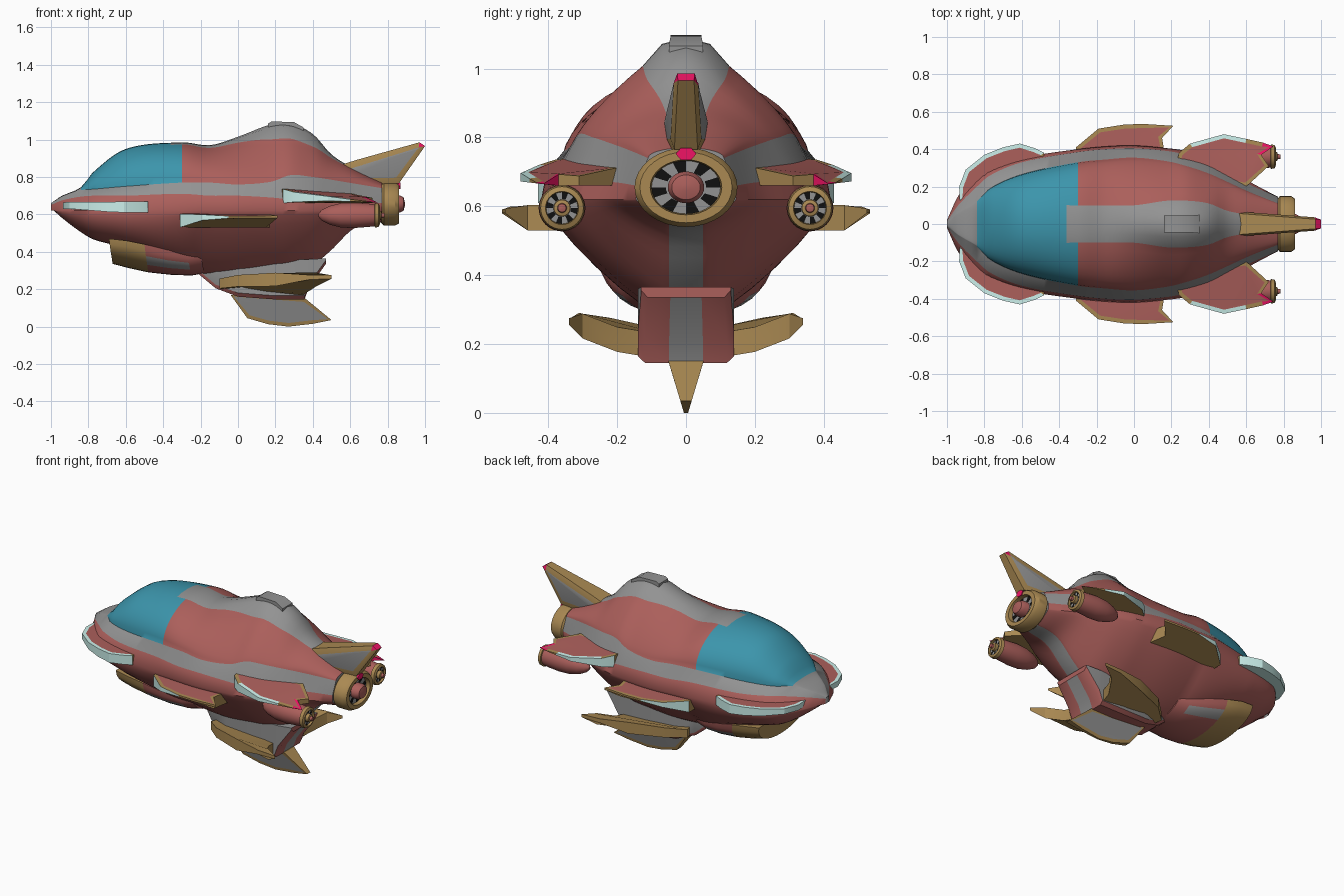
import bpy, bmesh
from math import sin, cos, pi, radians
from mathutils import Vector

if "Cube" in bpy.data.objects:
    bpy.data.objects.remove(bpy.data.objects["Cube"])

COLORS = {"red": (.41, .115, .105), "gold": (.40, .25, .085), "teal": (.045, .30, .41), "grey": (.29, .29, .29),
          "ice": (.60, .87, .83), "pink": (.87, .007, .13), "black": (.005, .005, .005)}
NAMES = list(COLORS)
for n, c in COLORS.items():
    bpy.data.materials.new(n).diffuse_color = (*c, 1)


def clamp(v):
    return max(0, min(1, v))


def finish(name, bm, mirror=False, angle=35):
    bmesh.ops.recalc_face_normals(bm, faces=bm.faces)
    me = bpy.data.meshes.new(name)
    bm.to_mesh(me)
    bm.free()
    for n in NAMES:
        me.materials.append(bpy.data.materials[n])
    ob = bpy.data.objects.new(name, me)
    bpy.context.collection.objects.link(ob)
    bpy.ops.object.select_all(action='DESELECT')
    ob.select_set(True)
    bpy.context.view_layer.objects.active = ob
    bpy.ops.object.shade_smooth_by_angle(angle=radians(angle))
    if mirror:
        m = ob.modifiers.new("mirror", 'MIRROR')
        m.use_axis = (False, True, False)
    return ob


def loft(name, rings, color, mirror=False, angle=35):
    """Bridge closed rings; color(i, j, centre) names each face's material."""
    bm = bmesh.new()
    vs = [[bm.verts.new(p) for p in r] for r in rings]
    k = len(vs[0])
    for i in range(len(vs) - 1):
        for j in range(k):
            f = bm.faces.new((vs[i][j], vs[i][(j + 1) % k], vs[i + 1][(j + 1) % k], vs[i + 1][j]))
            f.material_index = NAMES.index(color(i, j, f.calc_center_median()))
    for i, r in ((0, vs[0]), (len(vs) - 2, vs[-1])):
        bm.faces.new(r).material_index = NAMES.index(color(i, 1, r[0].co))
    return finish(name, bm, mirror, angle)


def lathe(name, prof, cy, cz, sy, color, mirror=False, n=32):
    rings = [[Vector((x, cy + sy * r * cos(2 * pi * j / n), cz + r * sin(2 * pi * j / n))) for j in range(n)]
             for x, r in prof]
    return loft(name, rings, color, mirror)


def plate(name, outline, place, rim, panel, inset=.025, depth=0, mirror=True, both=False):
    """Fin: outline placed on two sides, with an inset panel; rim(centre) names the edge material."""
    bm = bmesh.new()
    top, bot = ([bm.verts.new(place(a, b, t)) for a, b in outline] for t in (1, -1))
    faces = [bm.faces.new(top), bm.faces.new(bot[::-1])]
    n = len(top)
    for i in range(n):
        bm.faces.new((top[i], bot[i], bot[(i + 1) % n], top[(i + 1) % n]))
    bmesh.ops.recalc_face_normals(bm, faces=bm.faces)
    inner = faces if both else faces[:1]
    bmesh.ops.inset_individual(bm, faces=inner, thickness=inset, depth=depth)
    for f in bm.faces:
        f.material_index = NAMES.index(panel if f in inner else rim(f.calc_center_median()))
    return finish(name, bm, mirror, 25)


def sample(table, x):
    """Smooth (Hermite) interpolation of table rows at x."""
    i = max(0, min(len(table) - 2, sum(r[0] <= x for r in table) - 1))
    a, b = table[i], table[i + 1]
    p, q = table[max(i - 1, 0)], table[min(i + 2, len(table) - 1)]
    h = b[0] - a[0]
    t = (x - a[0]) / h
    out = []
    for k in range(1, len(a)):
        ma, mb = (b[k] - p[k]) / (b[0] - p[0]) * h, (q[k] - a[k]) / (q[0] - a[0]) * h
        out.append((2*t**3 - 3*t*t + 1)*a[k] + (t**3 - 2*t*t + t)*ma + (3*t*t - 2*t**3)*b[k] + (t**3 - t*t)*mb)
    return out


# Hull: x, top z, spine half width, stripe top y z, stripe low y z, widest y, bottom z, upper roundness
HULL = [(-1, .66, .005, .01, .655, .015, .65, .02, .635, 2),
        (-.94, .70, .03, .06, .695, .10, .675, .15, .58, 2),
        (-.84, .745, .06, .12, .73, .20, .695, .27, .505, 2),
        (-.77, .83, .08, .19, .735, .26, .70, .31, .465, 2),
        (-.6, .95, .10, .265, .75, .33, .70, .355, .42, 2),
        (-.3, .985, .10, .33, .77, .385, .71, .40, .31, 1.95),
        (-.15, .97, .10, .345, .77, .40, .70, .415, .28, 1.7),
        (0, 1.015, .10, .355, .76, .405, .70, .42, .27, 1.4),
        (.18, 1.082, .125, .335, .775, .39, .69, .405, .28, 1.2),
        (.28, 1.085, .125, .31, .81, .37, .68, .39, .29, 1.2),
        (.4, 1.03, .11, .27, .80, .335, .675, .35, .33, 1.2),
        (.5, .92, .07, .225, .785, .28, .67, .30, .41, 1.4),
        (.62, .845, .05, .17, .765, .21, .67, .225, .525, 1.8),
        (.77, .77, .04, .11, .74, .145, .66, .145, .56, 2)]
NU = 8  # steps along each curved flank


def hull_ring(x):
    zt, ys, yc, zc, yd, zd, w, zb, nu = sample(HULL, x)
    yb, zw = min(.05, w * .3), min(.62, zd - .005)
    nl = max(1.22, min(2, 2 - (x + .6) * 2))

    def arc(a):                   # superellipse from the stripe up to the spine
        return yc * abs(cos(a)) ** (2 / nu), zc + (zt - zc) * abs(sin(a)) ** (2 / nu)
    a0 = pi / 2 - math_asin((ys / yc) ** (nu / 2))
    zs = arc(a0)[1]
    half = [(0, zt), (ys * .55, zt - .22 * (zt - zs))] + [arc(a0 * (1 - k / NU)) for k in range(NU + 1)] + [(yd, zd)]
    for k in range(NU + 1):
        a = pi / 2 * k / NU
        half.append((yb + (w - yb) * abs(cos(a)) ** (2 / nl), zw - (zw - zb) * abs(sin(a)) ** (2 / nl)))
    half.append((0, zb))
    return [Vector((x, y, z)) for y, z in half] + [Vector((x, -y, z)) for y, z in half[-2:0:-1]]


def math_asin(v):
    from math import asin
    return asin(clamp(v))


def hull_color(i, j, c):
    m = 2 * NU + 5                # segments per half
    s = j if j < m else 2 * m - 1 - j
    if s < NU + 2:
        if c.x < -.84 or (s < 2 and c.x > -.36):
            return "grey"
        return "teal" if c.x < -.3 else "red"
    return "grey" if s == NU + 2 or (s == m - 1 and c.x > .3) else "red"


xs = [-1, -.985, -.96, -.94, -.9, -.87] + [-.84 + .03 * i for i in range(54)] + [.77]
loft("hull", [hull_ring(x) for x in xs], hull_color, angle=40)

# Roof hatch on the hump
loft("roof_hatch", [[Vector((x, s * w, z)) for s, z in ((1, 1.03), (1, zt), (-1, zt), (-1, 1.03))]
     for x, w, zt in ((.16, .045, 1.085), (.18, .045, 1.097), (.3, .045, 1.093), (.35, .05, 1.065))], lambda i, j, c: "grey")

# Chin cowl wrapped under the belly
cowl = []
for x, w, zt, zb in ((-.69, .25, .47, .335), (-.6, .26, .46, .312), (-.5, .25, .44, .29), (-.38, .23, .41, .277),
                     (-.27, .2, .39, .273), (-.2, .18, .40, .285)):
    cowl.append([Vector((x + .02 * sin(pi * k / 16), w * cos(pi * k / 16), zt - (zt - zb) * sin(pi * k / 16) ** .9))
                 for k in range(1, 16)] + [Vector((x, -w, zt)), Vector((x, w, zt))])
loft("chin_cowl", cowl, lambda i, j, c: "gold" if i < 2 else "grey" if j in (1, 2, 11, 12) and i < 4 else "red")

# Keel pod with its fin and wings
KEEL = ((-.21, .03, .31, .28), (-.12, .085, .33, .205), (0, .12, .34, .16), (.2, .14, .35, .145),
        (.355, .14, .36, .145), (.38, .14, .36, .21), (.47, .13, .365, .335))
loft("keel_pod", [[Vector((x, y, z)) for y, z in ((w, zt), (w, zb + .02), (w * .85, zb), (w * .35, zb), (-w * .35, zb),
                                                   (-w * .85, zb), (-w, zb + .02), (-w, zt))] for x, w, zt, zb in KEEL],
     lambda i, j, c: "grey" if j in (0, 6, 7) or (j == 3 and i > 2) else "red", angle=30)
plate("keel_fin", [(-.04, .17), (.05, .045), (.16, .013), (.27, .0), (.4, .015), (.5, .035), (.36, .15)],
      lambda x, z, t: Vector((x, t * (.006 + .3 * min(z, .15)), z)), lambda c: "gold", "grey", .02, mirror=False, both=True)


def wing(x, y, t):
    rise, tip = .62 * clamp((y - .14) / .16) * .1, clamp((y - .3) / .045)
    z = .19 + rise + .04 * clamp((.15 - x) / .25) + .015 * tip
    return Vector((x, y, z + t * (.036 - .03 * tip - .01 * clamp((.1 - x) / .2))))


plate("keel_wing", [(-.08, .06), (-.1, .13), (0, .22), (.2, .30), (.38, .335), (.5, .34), (.42, .30), (.36, .2), (.33, .06)],
      wing, lambda c: "gold", "gold", .015)

# Side fins: middle, nose and rear pairs
plate("middle_fin", [(-.31, .34), (-.31, .41), (-.19, .51), (-.05, .532), (.05, .535), (.21, .525), (.15, .46), (.17, .34)],
      lambda x, y, t: Vector((x, y, .603 - .012 * clamp((y - .5) / .03) if t > 0 else .53 + .05 * clamp((y - .46) / .065))),
      lambda c: "ice" if c.x < -.08 and c.z < .595 and c.y > .4 else "gold", "red", .022)
plate("nose_fin", [(-.93, .1), (-.935, .2), (-.9, .29), (-.8, .37), (-.7, .41), (-.61, .43), (-.53, .405), (-.48, .38), (-.48, .3)],
      lambda x, y, t: Vector((x, y, .665 + .01 * (x + .9) if t > 0 else .63 - .02 * clamp((x + .9) * 4))),
      lambda c: "gold" if c.x > -.5 else "ice", "red", .022)
plate("rear_fin", [(.22, .28), (.24, .38), (.3, .43), (.48, .48), (.6, .455), (.69, .435), (.745, .415), (.68, .37), (.72, .31), (.6, .2)],
      lambda x, y, t: Vector((x, y, .742 - .33 * max(0, y - .36) - .2 * max(0, x - .45) if t > 0 else
                              .66 + .12 * max(0, y - .38))),
      lambda c: "pink" if c.x > .7 and c.y > .37 else "ice" if c.x < .55 and c.z < .715 and c.y > .4 else "gold", "red", .022)

# Tail fin
plate("tail_fin", [(.46, .86), (.56, .868), (.63, .89), (.97, .985), (1.0, .965), (.86, .765), (.55, .76)],
      lambda x, z, t: Vector((x, t * (.057 - .075 * max(0, x - .55)), z)),
      lambda c: "pink" if c.x > .97 else "gold", "grey", .035, .01, mirror=False, both=True)
lathe("tail_light", [(.83, .02), (.868, .02)], 0, .752, 1.5, lambda i, j, c: "pink", n=6)


# Engines: main nozzle, its hub, and the two side pods
def vents(gold, disc):
    def pick(i, j, c):
        if i == disc:
            return "black" if j % 4 < 2 else "grey"
        return "gold" if gold[0] <= i <= gold[1] else "grey" if i == disc + 1 else "red"
    return pick


lathe("main_engine", [(.74, .09), (.765, .1), (.78, .115), (.84, .115), (.862, .103), (.862, .08), (.835, .077), (.835, .045), (.835, .02)],
      0, .655, 1.3, vents((0, 5), 6))
lathe("main_hub", [(.8, .046), (.865, .046), (.885, .036), (.892, .01)], 0, .655, 1.15, lambda i, j, c: "red")
lathe("side_engine", [(.43, .008), (.45, .03), (.49, .05), (.55, .065), (.62, .068), (.7, .062), (.73, .058),
                      (.732, .066), (.752, .062), (.758, .048), (.745, .046), (.745, .026), (.745, .01)],
      .36, .595, 1, vents((6, 9), 10), True)
lathe("side_hub", [(.73, .026), (.765, .024), (.768, .014), (.782, .012), (.784, .003)], .36, .595, 1,
      lambda i, j, c: "gold" if i < 2 else "red", True, 16)

for m in bpy.data.materials:
    if m.users and not m.is_grease_pencil:
        m.use_nodes = True
        m.node_tree.nodes["Principled BSDF"].inputs["Base Color"].default_value = m.diffuse_color
